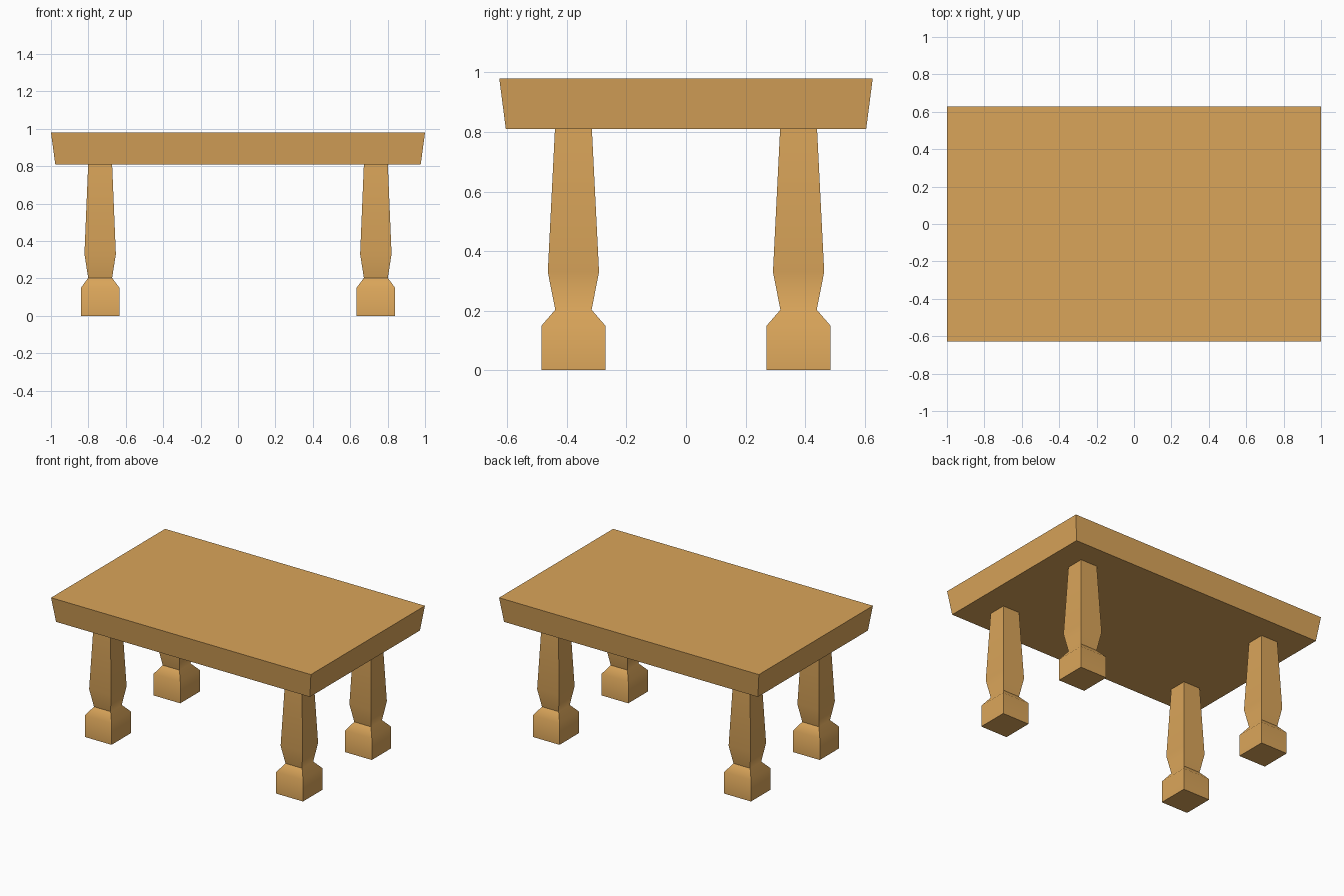
import bpy
import bmesh
from math import radians

cube = bpy.data.objects.get("Cube")
if cube:
    bpy.data.objects.remove(cube, do_unlink=True)

WOOD_COLOR = (0.70, 0.376, 0.102, 1.0)
wood = bpy.data.materials.new("honey_wood")
wood.use_nodes = True
wood.diffuse_color = WOOD_COLOR
wood.node_tree.nodes["Principled BSDF"].inputs["Base Color"].default_value = WOOD_COLOR


def stacked_block(name, sections, location=(0, 0, 0)):
    """Loft rectangular sections (half_x, half_y, z) into a closed solid."""
    bm = bmesh.new()
    rings = [
        [bm.verts.new((sx * hx, sy * hy, z)) for sx, sy in ((-1, -1), (1, -1), (1, 1), (-1, 1))]
        for hx, hy, z in sections
    ]
    for low, high in zip(rings, rings[1:]):
        for i in range(4):
            j = (i + 1) % 4
            bm.faces.new((low[i], low[j], high[j], high[i]))
    bm.faces.new(rings[0][::-1])
    bm.faces.new(rings[-1])
    mesh = bpy.data.meshes.new(name)
    bm.to_mesh(mesh)
    bm.free()
    mesh.materials.append(wood)
    obj = bpy.data.objects.new(name, mesh)
    obj.location = location
    bpy.context.collection.objects.link(obj)
    return obj


# Table top with sides that taper inward toward the underside
stacked_block("table_top", [(0.977, 0.605, 0.81), (1.0, 0.627, 0.98)])

# Square legs: block foot, narrow neck, swelling, tapered shaft
LEG = [
    (0.103, 0.107, 0.0),
    (0.103, 0.107, 0.15),
    (0.064, 0.061, 0.203),
    (0.084, 0.086, 0.33),
    (0.064, 0.062, 0.81),
]
bpy.ops.object.select_all(action="DESELECT")
for side, sx in (("right", -1), ("left", 1)):
    for end, sy in (("front", -1), ("back", 1)):
        leg = stacked_block(f"{end}_{side}_leg", LEG, (sx * 0.737, sy * 0.378, 0))
        leg.select_set(True)
        bpy.context.view_layer.objects.active = leg

# Soft bends along each leg, crisp corners and neck
bpy.ops.object.shade_smooth_by_angle(angle=radians(46))
